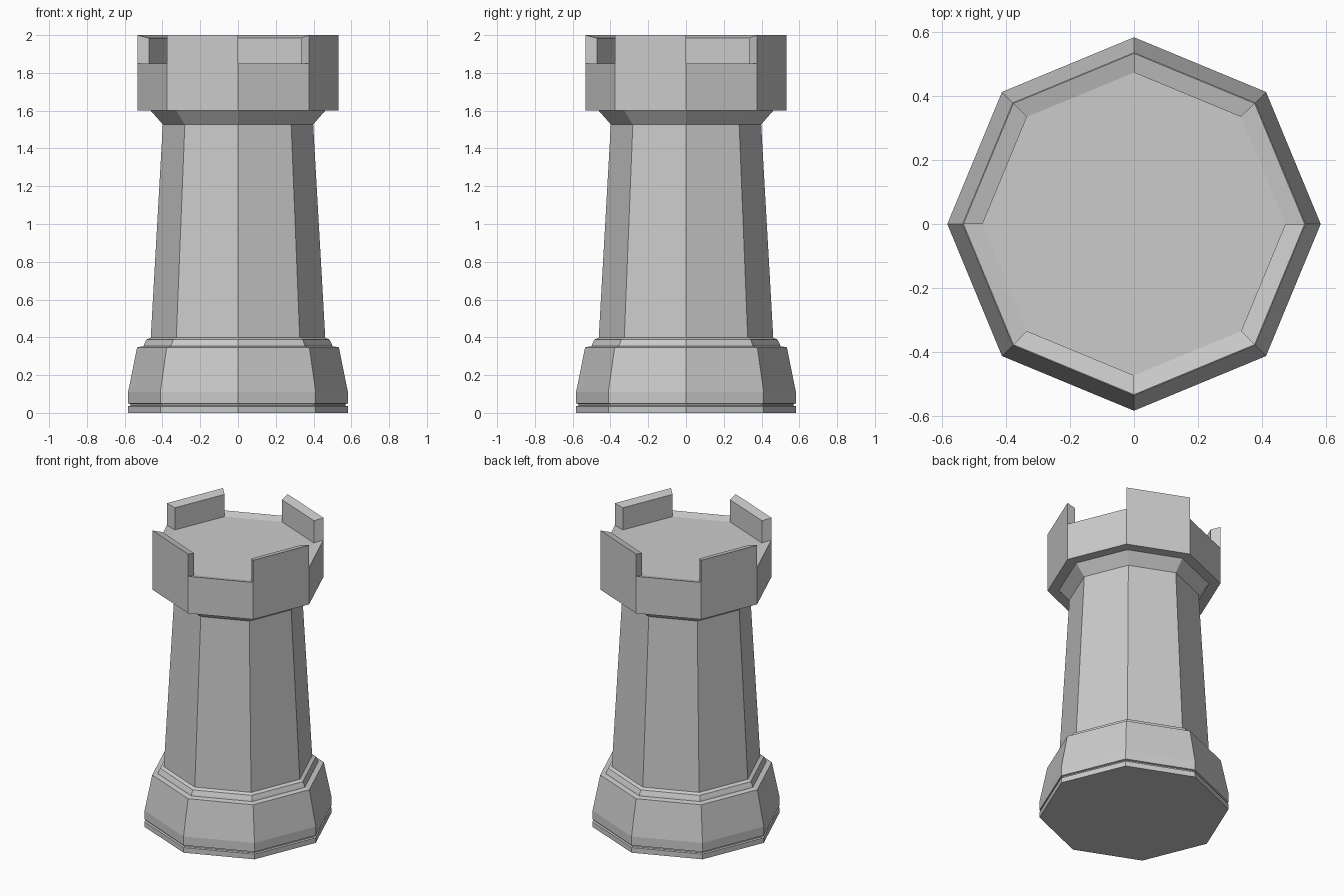
import bpy, bmesh, math
from mathutils import Vector

if "Cube" in bpy.data.objects:
    bpy.data.objects.remove(bpy.data.objects["Cube"])

SIDES = 8

# Outline of the tower: (corner radius, height), from the foot to the inner rim
PROFILE = [
    (0.582, 0.0), (0.582, 0.035), (0.57, 0.038), (0.57, 0.047), (0.582, 0.05),
    (0.582, 0.11), (0.534, 0.347), (0.50, 0.353), (0.497, 0.362), (0.485, 0.388),
    (0.462, 0.398), (0.398, 1.527), (0.462, 1.6), (0.532, 1.6),
    (0.532, 1.85), (0.472, 1.835),
]


def ring(bm, radius, z):
    step = 2 * math.pi / SIDES
    return [bm.verts.new((radius * math.cos(i * step), radius * math.sin(i * step), z))
            for i in range(SIDES)]


bm = bmesh.new()

# Octagonal body: stack the rings and skin between them
rings = [ring(bm, r, z) for r, z in PROFILE]
rim = []
for low, high in zip(rings, rings[1:]):
    rim = []
    for i in range(SIDES):
        j = (i + 1) % SIDES
        rim.append(bm.faces.new((low[i], low[j], high[j], high[i])))

# Underside and roof floor
bm.faces.new(rings[0][::-1])
bm.faces.new(rings[-1])

# Battlements: raise every second rim face
raised = bmesh.ops.extrude_discrete_faces(bm, faces=rim[1::2])["faces"]
for face in raised:
    bmesh.ops.translate(bm, verts=face.verts[:], vec=Vector((0, 0, 0.15)))

bmesh.ops.remove_doubles(bm, verts=bm.verts[:], dist=1e-5)
bmesh.ops.recalc_face_normals(bm, faces=bm.faces[:])

mesh = bpy.data.meshes.new("castle_tower")
bm.to_mesh(mesh)
bm.free()
tower = bpy.data.objects.new("castle_tower", mesh)
bpy.context.collection.objects.link(tower)
